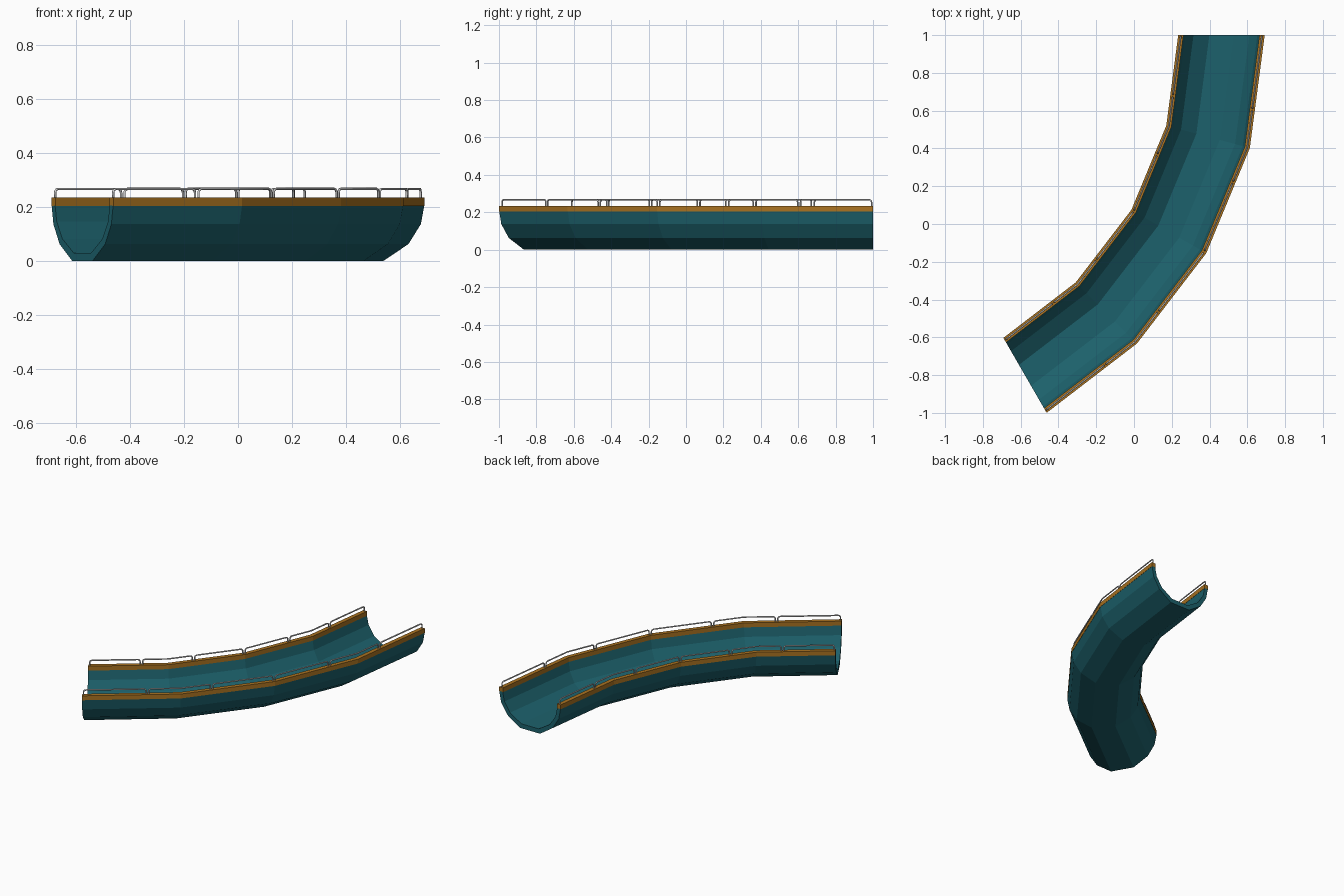
import bpy, bmesh
from math import radians, cos, sin

if "Cube" in bpy.data.objects:
    bpy.data.objects.remove(bpy.data.objects["Cube"])

CX, CY, R_MID = -1.617, 1.0, 2.08   # centre of the bend and centreline radius
STEP = 15                           # bend is 60 degrees in four straight pieces


def material(name, rgb):
    m = bpy.data.materials.new(name)
    m.diffuse_color = (*rgb, 1)
    m.use_nodes = True
    m.node_tree.nodes["Principled BSDF"].inputs["Base Color"].default_value = m.diffuse_color
    return m


def place(deg, off, z):
    """Point on the faceted bend, at an angle and sideways offset."""
    local = deg % STEP - STEP / 2
    r = (R_MID + off) * cos(radians(STEP / 2)) / cos(radians(local))
    a = radians(-deg)
    return (CX + r * cos(a), CY + r * sin(a), z)


def sweep(name, profile, mat):
    """Sweep a closed (offset, z) profile around the bend."""
    bm = bmesh.new()
    rings = [[bm.verts.new(place(d, o, z)) for o, z in profile]
             for d in range(0, 61, STEP)]
    n = len(profile)
    for a, b in zip(rings, rings[1:]):
        for i in range(n):
            j = (i + 1) % n
            bm.faces.new((a[i], a[j], b[j], b[i]))
    bm.faces.new(rings[0])
    bm.faces.new(rings[-1])
    bmesh.ops.recalc_face_normals(bm, faces=bm.faces)
    me = bpy.data.meshes.new(name)
    bm.to_mesh(me)
    bm.free()
    me.materials.append(mat)
    ob = bpy.data.objects.new(name, me)
    bpy.context.collection.objects.link(ob)


def guard_rail(name, off):
    """Six hoops of bent tube along one rim."""
    cu = bpy.data.curves.new(name, 'CURVE')
    cu.dimensions = '3D'
    cu.bevel_depth = 0.0045
    cu.bevel_resolution = 1
    cu.use_fill_caps = True
    low, top, rad = 0.232, 0.2675, 0.014
    per = 1 / radians(R_MID + off)          # degrees per unit length
    per = 1 / ((R_MID + off) * radians(1))
    gap = 0.008 * per
    for k in range(6):
        d0, d1 = k * 10 + gap, k * 10 + 10 - gap
        bend = [(rad * (1 - cos(radians(t))), top - rad * (1 - sin(radians(t))))
                for t in (0, 30, 60, 90)]
        pts = [(d0, low)] + [(d0 + s * per, z) for s, z in bend]
        pts += [(m, top) for m in (15, 30, 45) if pts[-1][0] < m < d1 - rad * per]
        pts += [(d1 - s * per, z) for s, z in reversed(bend)] + [(d1, low)]
        sp = cu.splines.new('POLY')
        sp.points.add(len(pts) - 1)
        for p, (d, z) in zip(sp.points, pts):
            p.co = (*place(d, off, z), 1)
    ob = bpy.data.objects.new(name, cu)
    bpy.context.collection.objects.link(ob)
    bpy.ops.object.select_all(action='DESELECT')
    ob.select_set(True)
    bpy.context.view_layer.objects.active = ob
    bpy.ops.object.convert(target='MESH')


teal = material("teal", (0.012, 0.12, 0.15))
orange = material("orange", (0.40, 0.17, 0.015))

# half-pipe trough
outer = [(0.228, 0.207), (0.215, 0.137), (0.169, 0.063), (0.075, 0.0)]
inner = [(0.203, 0.207), (0.190, 0.146), (0.148, 0.082), (0.064, 0.030)]
mirror = lambda pts: [(-o, z) for o, z in reversed(pts)]
sweep("trough", outer + mirror(outer) + [(-o, z) for o, z in inner] + inner[::-1], teal)

# rim boards and guard rails on both sides
for side, label in ((-1, "inner"), (1, "outer")):
    a, b = side * 0.201, side * 0.229
    sweep(label + "_rim", [(a, 0.205), (b, 0.205), (b, 0.235), (a, 0.235)], orange)
    guard_rail(label + "_guard_rail", side * 0.215)
